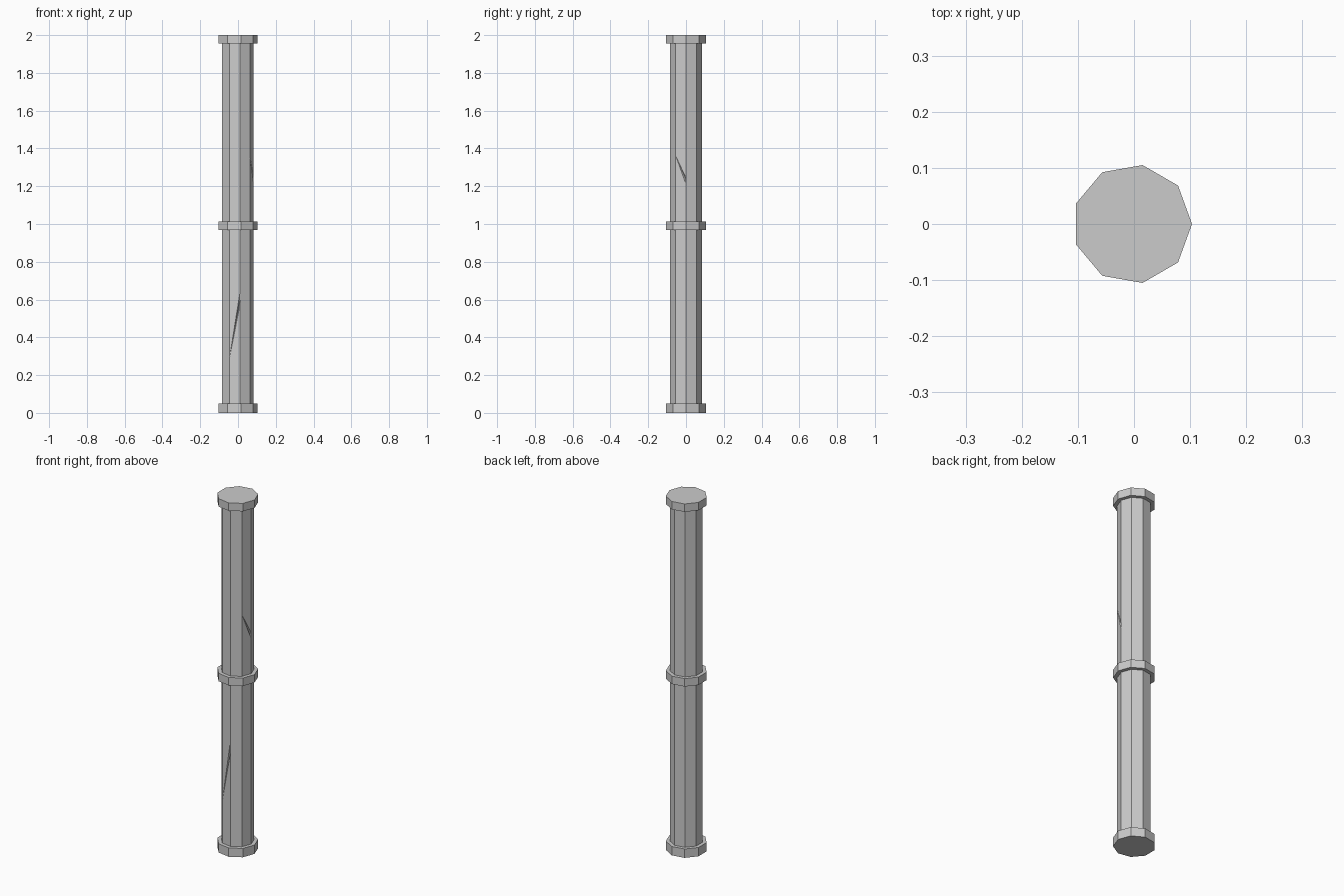
import bpy, bmesh, math
from mathutils import Vector

if "Cube" in bpy.data.objects:
    bpy.data.objects.remove(bpy.data.objects["Cube"])

CX = -0.0032          # centres the nine-sided outline on x = 0
SHAFT_R = 0.086
COLLAR_R = 0.1066


def prism(name, radius, z0, z1):
    # nine-sided column with one corner pointing to +x
    bm = bmesh.new()
    ring = [bm.verts.new((CX + radius * math.cos(math.radians(40 * i)),
                          radius * math.sin(math.radians(40 * i)), z0)) for i in range(9)]
    base = bm.faces.new(ring)
    top = bmesh.ops.extrude_face_region(bm, geom=[base])["geom"]
    bmesh.ops.translate(bm, vec=(0, 0, z1 - z0),
                        verts=[v for v in top if isinstance(v, bmesh.types.BMVert)])
    bmesh.ops.recalc_face_normals(bm, faces=bm.faces)
    return finish(name, bm)


def finish(name, bm):
    mesh = bpy.data.meshes.new(name)
    bm.to_mesh(mesh)
    bm.free()
    ob = bpy.data.objects.new(name, mesh)
    bpy.context.collection.objects.link(ob)
    return ob


def crack(target, name, a0, a1, tip_t, end_t, tip_z, z_lo, z_hi, depth=0.01):
    # wedge-shaped groove on the face between corner angles a0 and a1
    p, q = [Vector((CX + SHAFT_R * math.cos(math.radians(a)),
                    SHAFT_R * math.sin(math.radians(a)), 0)) for a in (a0, a1)]
    mid = math.radians((a0 + a1) / 2)
    out = Vector((math.cos(mid), math.sin(mid), 0))

    def at(t, z, off):
        return p.lerp(q, t) + Vector((0, 0, z)) + out * off

    pts = [at(t, z, off) for off in (0, 0.01)
           for t, z in ((tip_t, tip_z), (end_t, z_lo), (end_t, z_hi))]
    pts.append(at(end_t, (z_lo + z_hi) / 2, -depth))
    bm = bmesh.new()
    for co in pts:
        bm.verts.new(co)
    bmesh.ops.convex_hull(bm, input=bm.verts)
    bmesh.ops.recalc_face_normals(bm, faces=bm.faces)
    cutter = finish(name, bm)
    cutter.hide_render = True
    cutter.hide_set(True)
    cutter.display_type = 'WIRE'
    mod = target.modifiers.new(name, 'BOOLEAN')
    mod.operation = 'DIFFERENCE'
    mod.solver = 'EXACT'
    mod.object = cutter


# shaft with two cracks
shaft = prism("shaft", SHAFT_R, 0.04, 1.965)
crack(shaft, "front_crack_cutter", 240, 280, 0.02, 0.97, 0.29, 0.57, 0.635)
crack(shaft, "right_crack_cutter", -40, 0, 0.02, 0.95, 1.36, 1.218, 1.25)

# collars
for name, z0, z1 in (("bottom_collar", 0.0, 0.05),
                     ("middle_collar", 0.968, 1.013),
                     ("top_collar", 1.955, 2.0)):
    prism(name, COLLAR_R, z0, z1)
